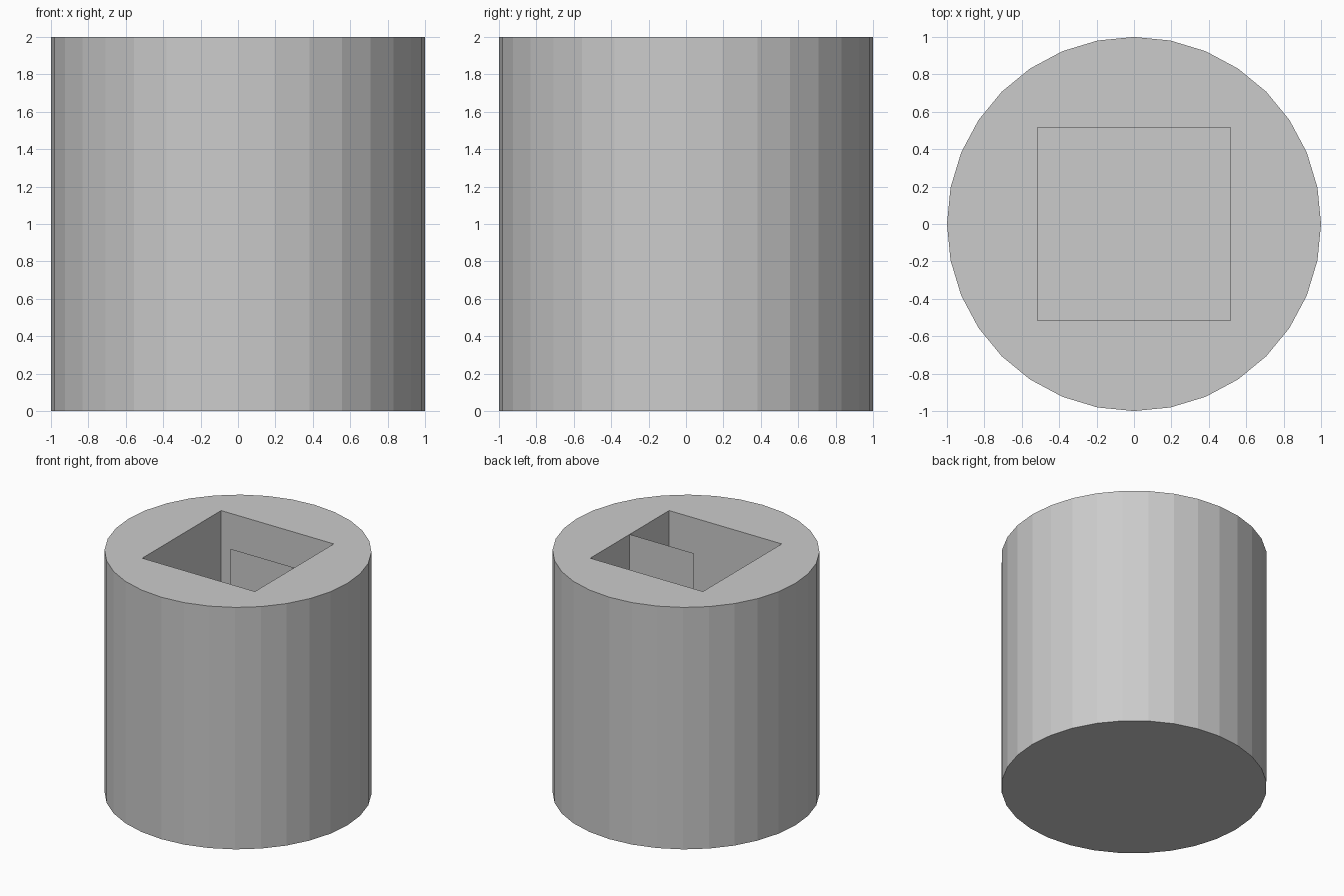
import bpy

if "Cube" in bpy.data.objects:
    bpy.data.objects.remove(bpy.data.objects["Cube"])

HALF = 0.515      # half width of the square pocket
FLOOR = 0.6       # height of the pocket floor
TOP = 2.0

# Round body, 32 flat sides
bpy.ops.mesh.primitive_cylinder_add(vertices=32, radius=1, depth=TOP, location=(0, 0, TOP / 2))
body = bpy.context.object
body.name = "body"

# Square pocket cut down from the top
cut_height = TOP - FLOOR + 0.5
bpy.ops.mesh.primitive_cube_add(size=1, location=(0, 0, FLOOR + cut_height / 2))
cutter = bpy.context.object
cutter.name = "pocket_cutter"
cutter.scale = (2 * HALF, 2 * HALF, cut_height)
cutter.hide_render = True

mod = body.modifiers.new("pocket", 'BOOLEAN')
mod.operation = 'DIFFERENCE'
mod.solver = 'EXACT'
mod.object = cutter
bpy.context.view_layer.objects.active = body
bpy.ops.object.modifier_apply(modifier=mod.name)
bpy.data.objects.remove(cutter, do_unlink=True)

# Thin divider sheet from the right pocket wall to just past the middle
x0, x1 = -0.07, HALF
mesh = bpy.data.meshes.new("divider")
mesh.from_pydata([(x0, 0, FLOOR), (x1, 0, FLOOR), (x1, 0, TOP), (x0, 0, TOP)], [], [(0, 1, 2, 3)])
divider = bpy.data.objects.new("divider", mesh)
bpy.context.collection.objects.link(divider)
